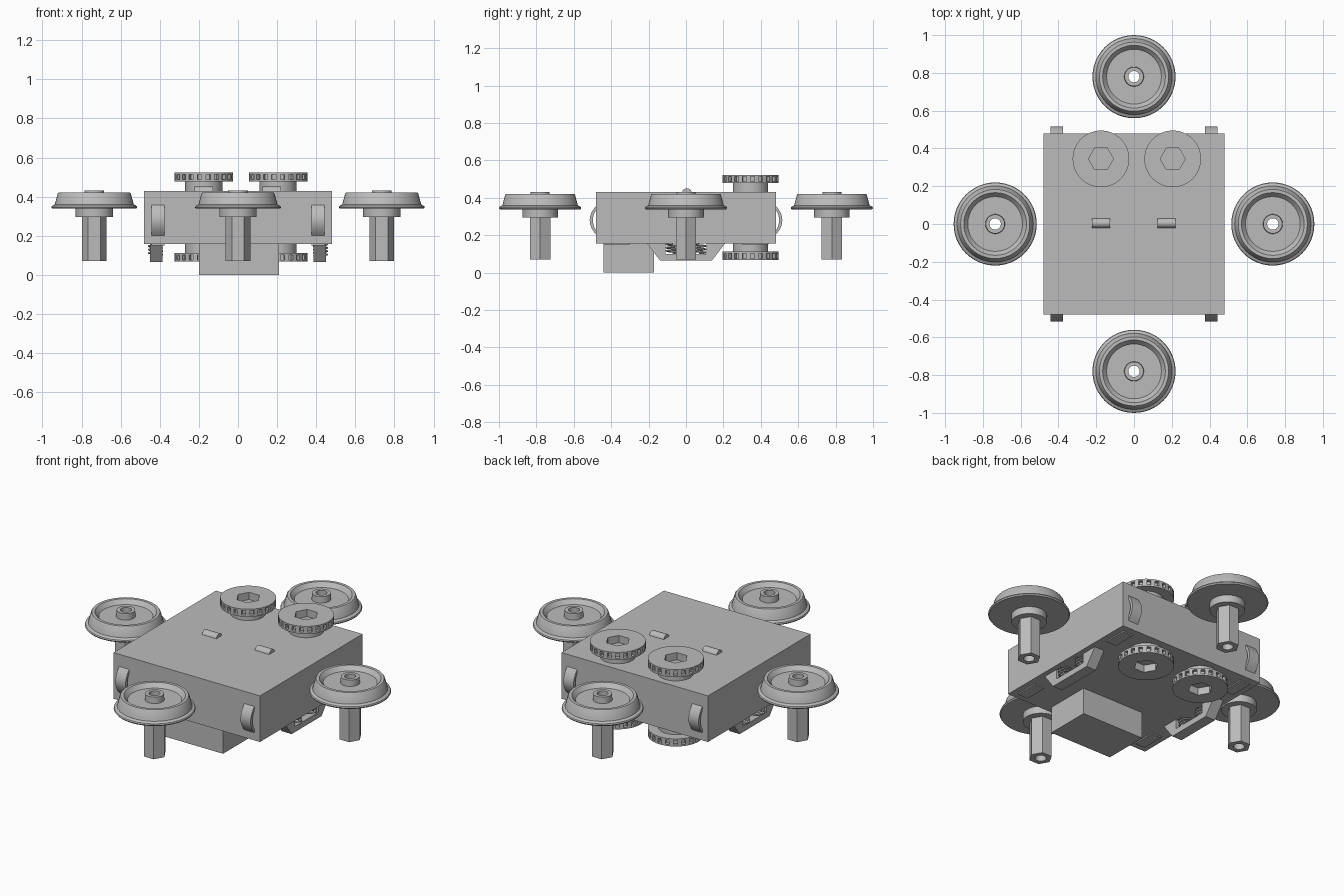
import bpy, bmesh, math
from mathutils import Matrix

if "Cube" in bpy.data.objects:
    bpy.data.objects.remove(bpy.data.objects["Cube"])

grey = bpy.data.materials.new("plain grey")
grey.diffuse_color = (0.5, 0.5, 0.5, 1)
grey.use_nodes = True
grey.node_tree.nodes["Principled BSDF"].inputs["Base Color"].default_value = grey.diffuse_color


def finish(bm, name, smooth=True):
    bmesh.ops.recalc_face_normals(bm, faces=bm.faces[:])
    me = bpy.data.meshes.new(name)
    bm.to_mesh(me)
    bm.free()
    me.materials.append(grey)
    ob = bpy.data.objects.new(name, me)
    bpy.context.collection.objects.link(ob)
    if smooth:
        bpy.ops.object.select_all(action='DESELECT')
        ob.select_set(True)
        bpy.context.view_layer.objects.active = ob
        bpy.ops.object.shade_smooth_by_angle(angle=math.radians(30))
    return ob


def box(name, x0, x1, y0, y1, z0, z1):
    bm = bmesh.new()
    bmesh.ops.create_cube(bm, size=1, matrix=Matrix.Translation(
        ((x0 + x1) / 2, (y0 + y1) / 2, (z0 + z1) / 2)) @ Matrix.Diagonal((x1 - x0, y1 - y0, z1 - z0, 1)))
    return finish(bm, name, False)


def prism(name, profile, x0, x1):
    """Extrude a (y, z) outline along x."""
    bm = bmesh.new()
    f = bm.faces.new([bm.verts.new((x0, y, z)) for y, z in profile])
    out = bmesh.ops.extrude_face_region(bm, geom=[f])
    bmesh.ops.translate(bm, vec=(x1 - x0, 0, 0),
                        verts=[g for g in out['geom'] if isinstance(g, bmesh.types.BMVert)])
    return finish(bm, name)


def lathe(profile, n, closed=False):
    """Revolve (radius, z, is_hex) points; hex rings get a six-sided outline."""
    bm = bmesh.new()
    rings = []
    for r, z, hexa in profile:
        if r == 0:
            rings.append([bm.verts.new((0, 0, z))] * n)
            continue
        ring = []
        for i in range(n):
            a = 2 * math.pi * i / n
            k = r
            if hexa:
                k = r * math.cos(math.pi / 6) / math.cos(a % (math.pi / 3) - math.pi / 6)
            ring.append(bm.verts.new((k * math.cos(a), k * math.sin(a), z)))
        rings.append(ring)
    bands = []
    pairs = list(zip(rings, rings[1:])) + ([(rings[-1], rings[0])] if closed else [])
    for p, q in pairs:
        band = []
        for i in range(n):
            j = (i + 1) % n
            vs = list(dict.fromkeys((p[i], p[j], q[j], q[i])))
            band.append(bm.faces.new(vs))
        bands.append(band)
    return bm, bands


# Main body and the block below it
box("body", -0.48, 0.48, -0.48, 0.48, 0.157, 0.43)
box("lower_block", -0.20, 0.21, -0.44, -0.17, 0, 0.157)

# Four flanged wheels standing on hollow hexagonal axles
WHEEL = [(0.03, 0.07, 0), (0.063, 0.07, 1), (0.063, 0.295, 1), (0.095, 0.295, 0),
         (0.095, 0.338, 0), (0.215, 0.338, 0), (0.22, 0.345, 0), (0.217, 0.352, 0),
         (0.202, 0.36, 0), (0.187, 0.415, 0), (0.183, 0.42, 0), (0.166, 0.42, 0),
         (0.145, 0.395, 0), (0.052, 0.395, 0), (0.05, 0.432, 0), (0.03, 0.432, 0)]
for side, x, y in (("left", -0.735, 0), ("right", 0.735, 0), ("front", 0, -0.78), ("back", 0, 0.78)):
    bm, _ = lathe(WHEEL, 48, closed=True)
    bmesh.ops.translate(bm, verts=bm.verts, vec=(x, y, 0))
    finish(bm, side + "_wheel")

# Slotted discs with a hexagonal socket, two above and two below the body
DISC = [(0, 0, 0), (0.095, 0, 0), (0.095, 0.048, 0), (0.15, 0.048, 0), (0.15, 0.058, 0),
        (0.15, 0.084, 0), (0.15, 0.093, 0), (0.066, 0.093, 1), (0.066, 0.05, 1), (0, 0.05, 0)]
for x, y in ((-0.175, 0.345), (0.205, 0.345)):
    for name, z, flip in (("upper_disc", 0.43, 1), ("lower_disc", 0.16, -1)):
        bm, bands = lathe(DISC, 42)
        bmesh.ops.recalc_face_normals(bm, faces=bm.faces[:])
        bmesh.ops.inset_individual(bm, faces=bands[4][::2], thickness=0.0005, depth=-0.02)
        bmesh.ops.transform(bm, verts=bm.verts,
                            matrix=Matrix.Translation((x, y, z)) @ Matrix.Diagonal((1, 1, flip, 1)))
        finish(bm, name)

# Half-round lugs on the roof
arc = [(0.005 + 0.026 * math.cos(math.pi * i / 12), 0.425 + 0.026 * math.sin(math.pi * i / 12))
       for i in range(13)]
for x in (-0.175, 0.172):
    prism("roof_lug", arc, x - 0.047, x + 0.047)

# Bowed leaf bumpers on the front and back faces
for sx in (-1, 1):
    for sy in (-1, 1):
        outer, inner = [], []
        for i in range(13):
            t = i / 6 - 1
            outer.append((sy * (0.478 + 0.037 * (1 - t * t)), 0.28 + 0.08 * t))
            inner.append((sy * (0.47 + 0.028 * (1 - t * t)), 0.28 + 0.07 * t))
        prism("leaf_bumper", outer + inner[::-1], sx * 0.41 - 0.033, sx * 0.41 + 0.033)
        # Thin pads under the corners
        box("corner_pad", sx * 0.41 - 0.033, sx * 0.41 + 0.033,
            sy * 0.37 - 0.07, sy * 0.37 + 0.07, 0.15, 0.158)

# Side frames with an open window holding coil springs
FRAME = [(-0.21, 0.158), (-0.14, 0.066), (0.14, 0.066), (0.21, 0.158),
         (0.11, 0.158), (0.11, 0.10), (-0.11, 0.10), (-0.11, 0.158)]
for sx in (-1, 1):
    prism("side_frame", FRAME, sx * 0.385, sx * 0.45)
    for y in (-0.07, 0.07):
        cu = bpy.data.curves.new("coil", 'CURVE')
        cu.dimensions = '3D'
        cu.bevel_depth = 0.005
        cu.bevel_resolution = 1
        sp = cu.splines.new('POLY')
        sp.points.add(48)
        for i, p in enumerate(sp.points):
            a = 2 * math.pi * i / 16
            p.co = (sx * 0.422 + 0.034 * math.cos(a), y + 0.034 * math.sin(a), 0.103 + 0.052 * i / 48, 1)
        cu.materials.append(grey)
        bpy.context.collection.objects.link(bpy.data.objects.new("coil_spring", cu))
